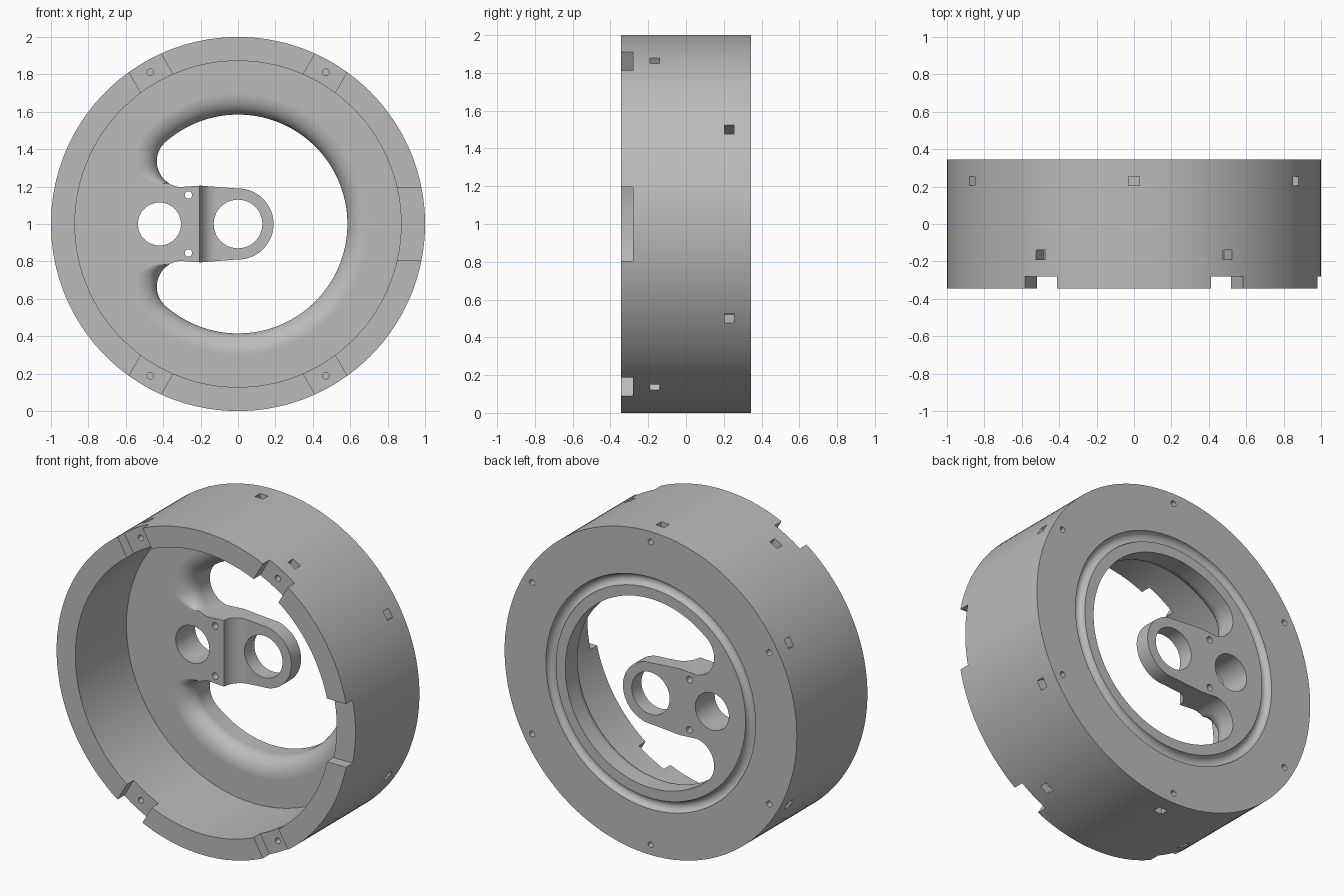
import bpy, bmesh
from math import sin, cos, pi, radians
from mathutils import Matrix, Vector

if "Cube" in bpy.data.objects:
    bpy.data.objects.remove(bpy.data.objects["Cube"])

HALF = 0.345      # half the housing depth
FLOOR = 0.155     # front face of the back plate
ARM = 0.25        # front face of the thin arm
SEG = 144

grey = bpy.data.materials.new("light_grey")
grey.use_nodes = True
grey.diffuse_color = (0.5, 0.5, 0.5, 1)
grey.node_tree.nodes["Principled BSDF"].inputs["Base Color"].default_value = (0.5, 0.5, 0.5, 1)


def circle(r, y, cx=0, cz=0, n=SEG):
    return [(cx + r * cos(2 * pi * i / n), y, cz + r * sin(2 * pi * i / n)) for i in range(n)]


def loft(bm, rings):
    """Bridge equal-length rings of points into a closed, capped solid."""
    loops = [[bm.verts.new(Vector(p) + Vector((0, 0, 1))) for p in ring] for ring in rings]
    faces = [bm.faces.new(loops[0]), bm.faces.new(loops[-1])]
    for a, b in zip(loops, loops[1:]):
        for i in range(len(a)):
            j = (i + 1) % len(a)
            faces.append(bm.faces.new((a[i], a[j], b[j], b[i])))
    bmesh.ops.recalc_face_normals(bm, faces=faces)


def box(bm, angle, radius, y, size):
    """Box at an angle around the axis; size is radial, depth, tangential."""
    m = (Matrix.Translation((0, 0, 1)) @ Matrix.Rotation(-radians(angle), 4, 'Y')
         @ Matrix.Translation((radius, y, 0)) @ Matrix.Diagonal((*size, 1)))
    bmesh.ops.create_cube(bm, size=1, matrix=m)


def finish(bm, name):
    mesh = bpy.data.meshes.new(name)
    bm.to_mesh(mesh)
    bm.free()
    ob = bpy.data.objects.new(name, mesh)
    bpy.context.collection.objects.link(ob)
    mesh.materials.append(grey)
    return ob


def cut(target, bm, name):
    tool = finish(bm, name)
    mod = target.modifiers.new(name, 'BOOLEAN')
    mod.operation, mod.solver, mod.object = 'DIFFERENCE', 'EXACT', tool
    bpy.context.view_layer.objects.active = target
    bpy.ops.object.modifier_apply(modifier=mod.name)
    bpy.data.objects.remove(tool)


# Housing: turned shell with a round seal groove in its back face
profile = [(0.4, HALF)]
profile += [(0.683 - 0.034 * cos(pi * i / 10), HALF - 0.034 * sin(pi * i / 10)) for i in range(11)]
profile += [(1, HALF), (1, -HALF), (0.872, -HALF), (0.872, FLOOR)]
bm = bmesh.new()
loft(bm, [circle(r, y) for r, y in profile])
housing = finish(bm, "wheel_housing")

# Crescent opening around the arm: (x, z, normal x, normal z, fillet weight)
half = [(0.19 * cos(a), 0.19 * sin(a), 0, 0, 0) for a in (radians(4 * k) for k in range(1, 24))]
half += [(-0.2, 0.205, 0, 0, 0)]
LOBE_X, LOBE_Z, LOBE_R = -0.295, 0.335, 0.139
for k in range(25):
    deg = 262 - k * (262 - 131.4) / 24
    a = radians(deg)
    weight = min(1, max(0, (236 - deg) / 40))
    half.append((LOBE_X + LOBE_R * cos(a), LOBE_Z + LOBE_R * sin(a), cos(a), sin(a), weight))
for k in range(1, 53):
    a = radians(131.4 * (1 - k / 52.5))
    half.append((0.585 * cos(a), 0.585 * sin(a), cos(a), sin(a), 1))
outline = [(0.19, 0, 0, 0, 0)] + half + [(x, -z, nx, -nz, w) for x, z, nx, nz, w in reversed(half)]


def opening(y, offset):
    return [(x + nx * w * offset, y, z + nz * w * offset) for x, z, nx, nz, w in outline]


rings = [opening(HALF + 0.05, 0)]
for k in range(13):
    t = pi / 2 * k / 12
    rings.append(opening(ARM - (ARM - FLOOR) * sin(t), 0.115 * (1 - cos(t))))
rings.append(opening(FLOOR - 0.05, 0.115))
bm = bmesh.new()
loft(bm, rings)
cut(housing, bm, "opening_cutter")

# Hollowed step from the thick hub down to the thin arm
step = [(0.3, FLOOR - 0.05), (-0.205, FLOOR - 0.05)]
step += [(-0.11 - 0.095 * cos(t), FLOOR + 0.095 * sin(t)) for t in (pi / 2 * k / 12 for k in range(13))]
step += [(0.3, ARM)]
bm = bmesh.new()
loft(bm, [[(x, y, z) for x, y in step] for z in (-0.25, 0.25)])
cut(housing, bm, "arm_step_cutter")

# Through holes in the hub and arm
bm = bmesh.new()
for x, z, r in ((0, 0, 0.13), (-0.42, 0, 0.115), (-0.265, 0.155, 0.02), (-0.265, -0.155, 0.02)):
    loft(bm, [circle(r, y, x, z, 48) for y in (0, 0.5)])
cut(housing, bm, "hub_hole_cutter")

# Notches in the front rim
TABS = (60, 120, 240, 300)
bm = bmesh.new()
for angle in TABS:
    box(bm, angle, 0.95, -0.38, (0.3, 0.2, 0.197))
box(bm, 0, 0.95, -0.38, (0.3, 0.2, 0.39))
cut(housing, bm, "rim_notch_cutter")

# Screw holes in the rim, each meeting a nut pocket in the outer wall
holes, pockets = bmesh.new(), bmesh.new()
places = [(a, -0.165, -0.4) for a in TABS] + [(30 + 60 * k, 0.23, 0.4) for k in range(6)]
for angle, y, end in places:
    a = radians(angle)
    loft(holes, [circle(0.018, d, 0.937 * cos(a), 0.937 * sin(a), 20) for d in (y, end)])
    box(pockets, angle, 1, y, (0.18, 0.05, 0.058))
cut(housing, holes, "screw_hole_cutter")
cut(housing, pockets, "nut_pocket_cutter")

# Smooth round walls with crisp edges
bpy.ops.object.select_all(action='DESELECT')
housing.select_set(True)
bpy.context.view_layer.objects.active = housing
bpy.ops.object.shade_smooth_by_angle(angle=radians(30))
weighted = housing.modifiers.new("even_shading", 'WEIGHTED_NORMAL')
weighted.keep_sharp = True
